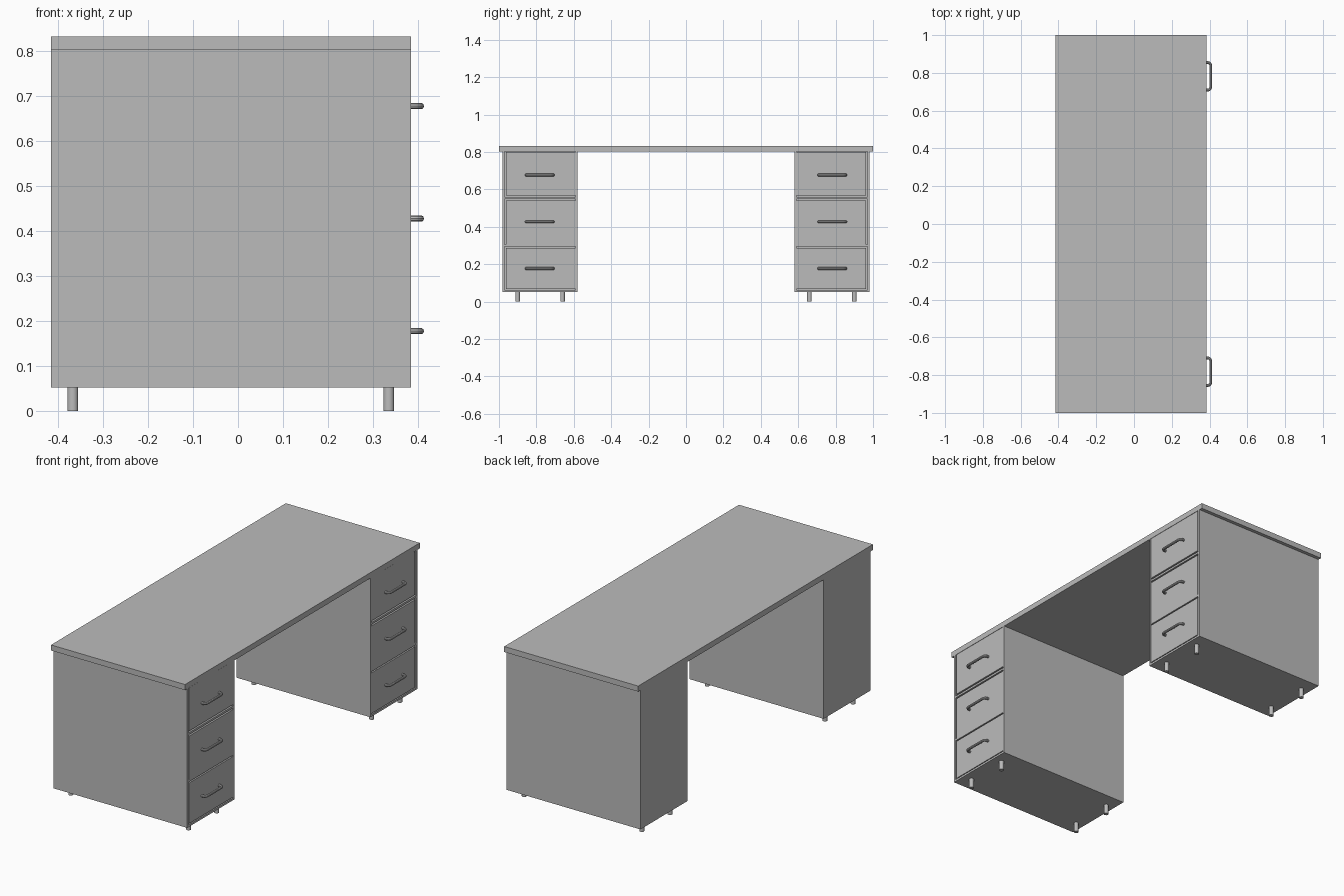
import bpy
import math

if "Cube" in bpy.data.objects:
    bpy.data.objects.remove(bpy.data.objects["Cube"])

grey = bpy.data.materials.new("plain grey")
grey.diffuse_color = (0.5, 0.5, 0.5, 1)
grey.use_nodes = True
grey.node_tree.nodes["Principled BSDF"].inputs["Base Color"].default_value = grey.diffuse_color

BACK, FRONT = -0.415, 0.384      # depth of the desk along x
INNER, OUTER = 0.58, 0.981       # sides of a pedestal, measured from the middle
BASE, UNDER, TOP = 0.052, 0.802, 0.832
T = 0.011                        # board thickness


def finish(ob, name):
    ob.name = name
    ob.data.materials.clear()
    ob.data.materials.append(grey)
    return ob


def box(name, x, y, z):
    """Box from three (low, high) ranges."""
    y = sorted(y)
    bpy.ops.mesh.primitive_cube_add(
        size=1, location=[(a + b) / 2 for a, b in (x, y, z)])
    ob = bpy.context.object
    ob.scale = [b - a for a, b in (x, y, z)]
    bpy.ops.object.transform_apply(location=False, rotation=False, scale=True)
    return finish(ob, name)


def leg(name, x, y):
    bpy.ops.mesh.primitive_cylinder_add(
        vertices=24, radius=0.012, depth=BASE, location=(x, y, BASE / 2))
    finish(bpy.context.object, name)
    bpy.ops.object.shade_smooth_by_angle()


def handle(name, y, z):
    """Round bar bent into a bow with rounded corners."""
    half, reach, r = 0.073, 0.406, 0.016
    side = [(FRONT - 0.004, half)]
    for i in range(7):
        a = math.radians(90 * i / 6)
        side.append((reach - r + r * math.sin(a), half - r + r * math.cos(a)))
    path = side + [(px, -py) for px, py in reversed(side)]
    cu = bpy.data.curves.new(name, 'CURVE')
    cu.dimensions = '3D'
    cu.bevel_depth = 0.0072
    cu.bevel_resolution = 3
    cu.use_fill_caps = True
    sp = cu.splines.new('POLY')
    sp.points.add(len(path) - 1)
    for p, (px, py) in zip(sp.points, path):
        p.co = (px, py, 0, 1)
    ob = bpy.data.objects.new(name, cu)
    bpy.context.collection.objects.link(ob)
    ob.location = (0, y, z)
    bpy.ops.object.select_all(action='DESELECT')
    ob.select_set(True)
    bpy.context.view_layer.objects.active = ob
    bpy.ops.object.convert(target='MESH')
    finish(bpy.context.object, name)
    bpy.ops.object.shade_smooth_by_angle()


# Desk top
box("desk_top", (BACK, FRONT), (-1, 1), (UNDER, TOP))

drawers = [(0.068, 0.287), (0.305, 0.540), (0.567, UNDER - 0.001)]
for s, side in ((-1, "left"), (1, "right")):
    # Pedestal carcass
    depth = (BACK, FRONT)
    inside = (s * (INNER + T), s * (OUTER - T))
    box(side + "_inner_panel", depth, (s * INNER, s * (INNER + T)), (BASE, UNDER))
    box(side + "_outer_panel", depth, (s * (OUTER - T), s * OUTER), (BASE, UNDER))
    box(side + "_back_panel", (BACK, BACK + T), inside, (BASE, UNDER))
    box(side + "_bottom_panel", (BACK + T, FRONT), inside, (BASE, BASE + T))
    for i, z in enumerate((0.294, 0.548)):
        box(f"{side}_divider_{i + 1}", (BACK + T, FRONT - 0.001), inside, (z, z + T))

    # Drawers flush with the carcass, with handles
    for i, z in enumerate(drawers):
        box(f"{side}_drawer_{i + 1}", (BACK + 0.05, FRONT - 0.001),
            (s * (INNER + T), s * (OUTER - T - 0.007)), z)
        handle(f"{side}_handle_{i + 1}", s * 0.782, 0.177 + 0.25 * i)

    # Short round legs
    for x in (-0.367, 0.335):
        for y in (0.66, 0.90):
            leg(side + "_leg", x, s * y)
